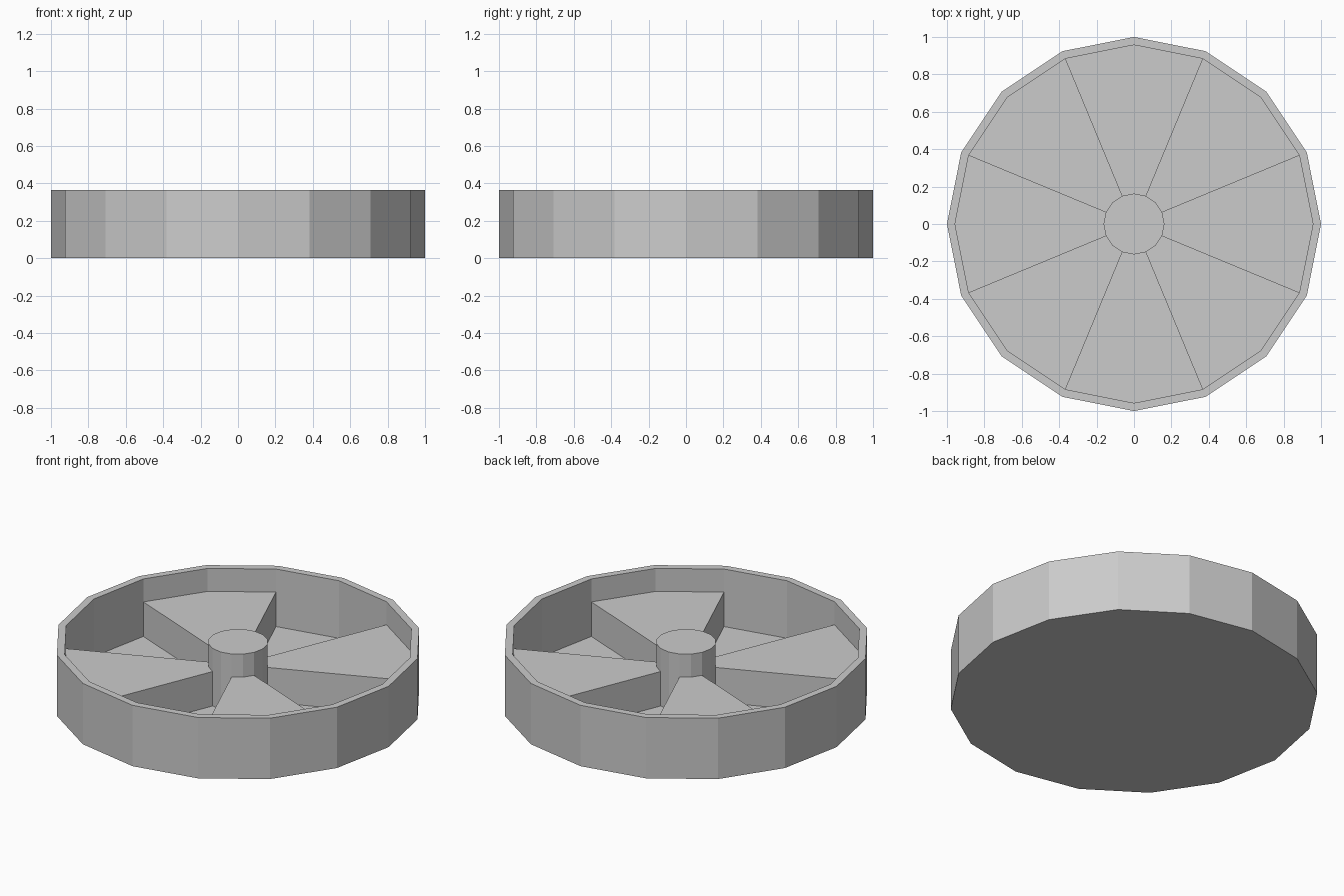
import bpy, bmesh
from math import cos, sin, radians

if "Cube" in bpy.data.objects:
    bpy.data.objects.remove(bpy.data.objects["Cube"])

SIDES, STEP = 16, 22.5
HEIGHT, FLOOR, PLATE = 0.365, 0.02, 0.227
R_OUT, R_IN, R_HUB = 1.0, 0.957, 0.163


def polar(r, index, z):
    a = radians(index * STEP)
    return (r * cos(a), r * sin(a), z)


def finish(name, bm):
    bmesh.ops.recalc_face_normals(bm, faces=bm.faces)
    mesh = bpy.data.meshes.new(name)
    bm.to_mesh(mesh)
    bm.free()
    obj = bpy.data.objects.new(name, mesh)
    bpy.context.collection.objects.link(obj)
    return obj


def lathe(name, profile):
    """Faceted closed solid from an open (radius, z) profile, capped at both ends."""
    bm = bmesh.new()
    rings = [[bm.verts.new(polar(r, i, z)) for i in range(SIDES)] for r, z in profile]
    for a, b in zip(rings, rings[1:]):
        for i in range(SIDES):
            j = (i + 1) % SIDES
            bm.faces.new((a[i], a[j], b[j], b[i]))
    bm.faces.new(rings[0])
    bm.faces.new(rings[-1])
    return finish(name, bm)


def wedge(name, first):
    """Raised plate spanning two rim facets, extruded up from the floor."""
    bm = bmesh.new()
    outline = [polar(R_IN, first + k, FLOOR) for k in range(3)]
    outline += [polar(R_HUB, first + k, FLOOR) for k in (2, 1, 0)]
    base = bm.faces.new([bm.verts.new(p) for p in outline])
    top = bmesh.ops.extrude_face_region(bm, geom=[base], use_keep_orig=True)
    verts = [v for v in top["geom"] if isinstance(v, bmesh.types.BMVert)]
    bmesh.ops.translate(bm, verts=verts, vec=(0, 0, PLATE - FLOOR))
    return finish(name, bm)


# Shallow dish: outer wall, rim lip, inner wall and floor
lathe("rim_dish", [(R_OUT, 0), (R_OUT, HEIGHT), (R_IN, HEIGHT), (R_IN, FLOOR)])

# Central hub
lathe("hub", [(R_HUB, FLOOR), (R_HUB, HEIGHT)])

# Four raised spokes on the diagonals
for n in range(4):
    wedge(f"spoke_{n + 1}", 1 + 4 * n)
